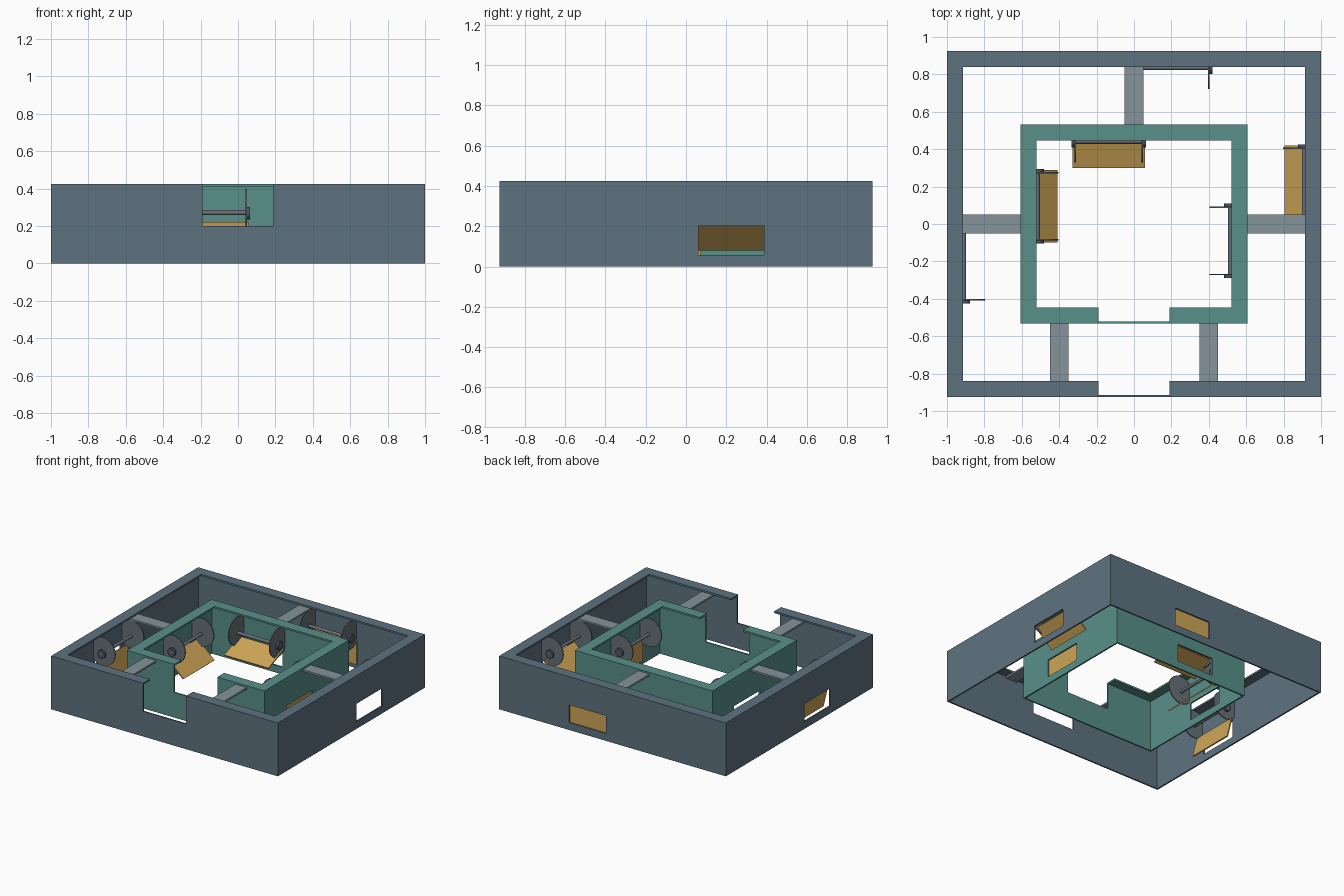
import bpy, bmesh, math
from mathutils import Matrix, Vector

if "Cube" in bpy.data.objects:
    bpy.data.objects.remove(bpy.data.objects["Cube"])

H = 0.425      # wall height
T = 0.012      # sheet thickness


def material(name, rgb):
    m = bpy.data.materials.new(name)
    m.diffuse_color = (*rgb, 1)
    m.use_nodes = True
    m.node_tree.nodes["Principled BSDF"].inputs["Base Color"].default_value = m.diffuse_color
    return m


SLATE = material("slate_blue", (0.112, 0.171, 0.216))
TEAL = material("teal", (0.098, 0.279, 0.254))
PALE = material("pale_grey", (0.235, 0.292, 0.328))
STEEL = material("steel_grey", (0.135, 0.165, 0.19))
DARK = material("dark_grey", (0.07, 0.09, 0.11))
OCHRE = material("ochre", (0.62, 0.38, 0.095))


def finish(name, bm, mat, matrix=Matrix()):
    bmesh.ops.recalc_face_normals(bm, faces=bm.faces)
    me = bpy.data.meshes.new(name)
    bm.to_mesh(me)
    bm.free()
    me.materials.append(mat)
    ob = bpy.data.objects.new(name, me)
    ob.matrix_world = matrix
    bpy.context.collection.objects.link(ob)
    return ob


def box(name, lo, hi, mat, matrix=Matrix()):
    bm = bmesh.new()
    lo, hi = Vector(lo), Vector(hi)
    m = Matrix.Translation((lo + hi) / 2) @ Matrix.Diagonal((*(hi - lo), 1))
    bmesh.ops.create_cube(bm, size=1, matrix=m)
    return finish(name, bm, mat, matrix)


def extrude_x(name, profile, x0, x1, mat, matrix):
    # side profile in (depth, height) extruded along the wall
    bm = bmesh.new()
    f = bm.faces.new([bm.verts.new((x0, d, z)) for d, z in profile])
    ext = bmesh.ops.extrude_face_region(bm, geom=[f])
    verts = [v for v in ext["geom"] if isinstance(v, bmesh.types.BMVert)]
    bmesh.ops.translate(bm, verts=verts, vec=(x1 - x0, 0, 0))
    return finish(name, bm, mat, matrix)


def circle(d, z, r, n):
    return [(d + r * math.cos(math.tau * i / n), z + r * math.sin(math.tau * i / n))
            for i in range(n)]


def cut(target, cutters):
    for c in cutters:
        mod = target.modifiers.new("cut", "BOOLEAN")
        mod.operation, mod.solver, mod.object = "DIFFERENCE", "EXACT", c
    bpy.context.view_layer.update()
    dg = bpy.context.evaluated_depsgraph_get()
    me = bpy.data.meshes.new_from_object(target.evaluated_get(dg))
    target.modifiers.clear()
    target.data = me
    for c in cutters:
        bpy.data.objects.remove(c)


def wall_frame(side, hx, hy, centre):
    # local x runs along the wall, local y points inward from its outer face
    loc, angle = {"back": ((centre, hy, 0), math.pi),
                  "right": ((hx, centre, 0), math.pi / 2),
                  "left": ((-hx, centre, 0), -math.pi / 2)}[side]
    return Matrix.Translation(loc) @ Matrix.Rotation(angle, 4, "Z")


def enclosure(name, hx, hy, mat, gates):
    lip = 0.086
    shell = box(name, (-hx, -hy, 0), (hx, hy, H), mat)
    cutters = [
        box("hollow", (-hx + T, -hy + T, -0.1), (hx - T, hy - T, H - 0.014), mat),
        box("opening", (-hx + lip, -hy + lip, 0.2), (hx - lip, hy - lip, 1), mat),
        box("notch", (-0.19, -hy - 0.1, 0.2), (0.19, -hy + lip + 0.05, 1), mat)]
    for side, centre, *_ in gates:
        cutters.append(box("window", (-0.163, -0.05, 0.058), (0.163, 0.05, 0.2), mat,
                           wall_frame(side, hx, hy, centre)))
    cut(shell, cutters)
    for side, centre, top, bottom in gates:
        gate(f"{name}_{side}", wall_frame(side, hx, hy, centre), top, bottom)


def gate(name, m, top, bottom):
    # swinging flap: a thin slab between its top and bottom edge
    a, b = Vector(top), Vector(bottom)
    n = (b - a).orthogonal().normalized() * 0.005
    extrude_x(name + "_flap", [a + n, b + n, b - n, a - n], -0.195, 0.195, OCHRE, m)
    # pivot rod
    extrude_x(name + "_rod", circle(0.09, 0.272, 0.013, 12), -0.2, 0.2, STEEL, m)
    # rounded cheek plates, flat against the wall, with pivot caps outside
    cheek = [(max(d, T), z) for d, z in circle(0.09, 0.288, 0.113, 28)]
    for s, label in ((-1, "a"), (1, "b")):
        extrude_x(f"{name}_cheek_{label}", cheek, s * 0.176, s * 0.184, STEEL, m)
        extrude_x(f"{name}_cap_{label}", circle(0.09, 0.268, 0.034, 16),
                  s * 0.184, s * 0.2, DARK, m)


CLOSED = ((0.02, 0.215), (0.02, 0.035))
AJAR = ((0.045, 0.19), (0.085, 0.025))
OPEN = ((0.045, 0.215), (0.193, 0.082))
WIDE = ((0.04, 0.217), (0.232, 0.14))

# Outer and inner walled rings with their gates
enclosure("outer_wall", 1.0, 0.926, SLATE, [
    ("back", 0.22, *CLOSED), ("right", 0.225, *OPEN), ("left", -0.225, *AJAR)])
enclosure("inner_wall", 0.606, 0.532, TEAL, [
    ("back", -0.135, *WIDE), ("left", 0.095, *OPEN), ("right", -0.09, *CLOSED)])

# Bridges joining the two rings
z0, z1 = H - 0.028, H - 0.014
box("back_bridge", (-0.05, 0.532, z0), (0.05, 0.916, z1), PALE)
for s, label in ((-1, "left"), (1, "right")):
    x0, x1 = sorted((s * 0.606, s * 0.99))
    box(label + "_bridge", (x0, -0.05, z0), (x1, 0.05, z1), PALE)
    box("front_bridge_" + label, (s * 0.4 - 0.05, -0.916, z0),
        (s * 0.4 + 0.05, -0.532, z1), PALE)
